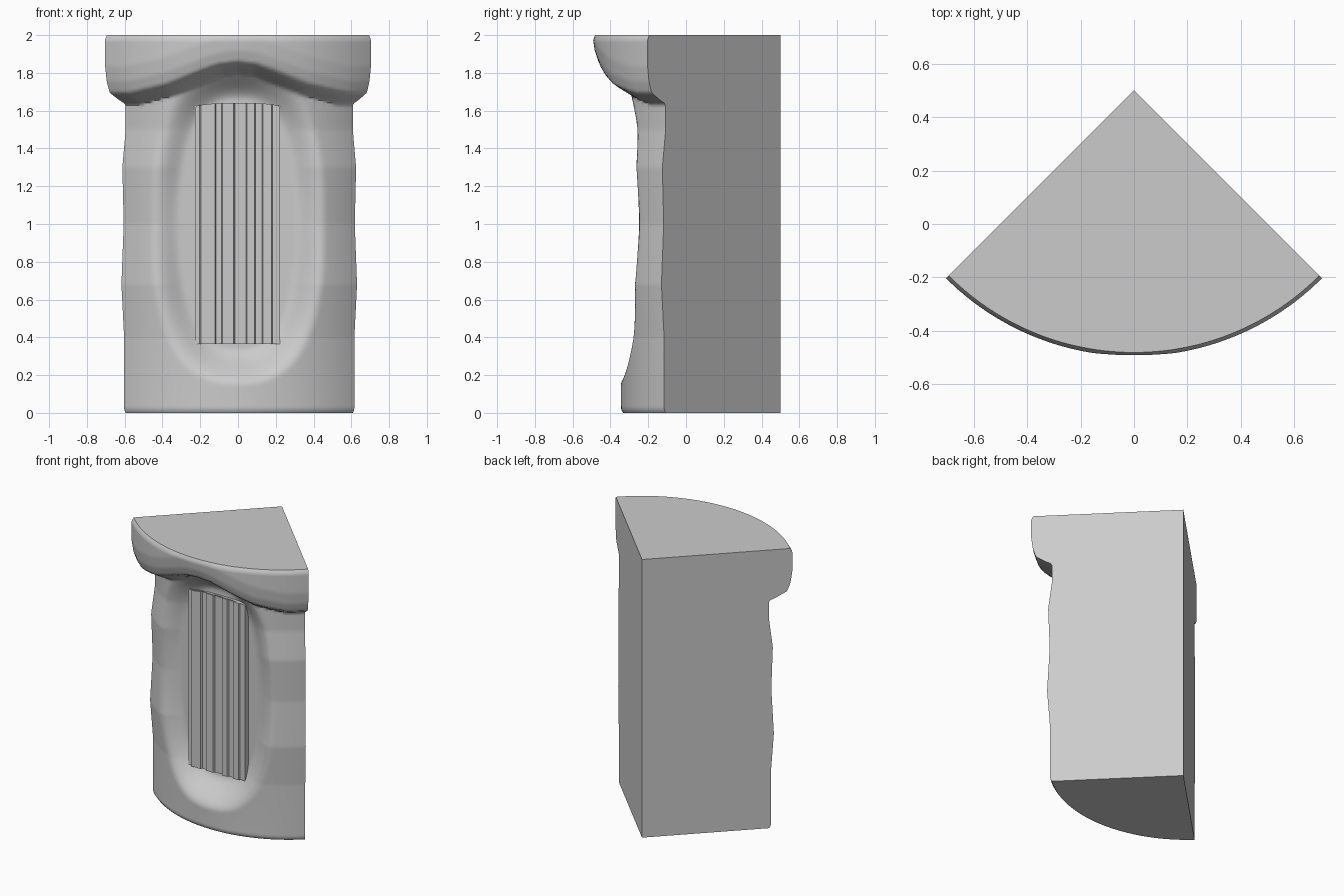
import bpy, bmesh
from math import sin, cos, tan, radians, sqrt, exp

if "Cube" in bpy.data.objects:
    bpy.data.objects.remove(bpy.data.objects["Cube"])

NT, NZ = 72, 150


def smooth(a, b, v):
    t = max(0.0, min(1.0, (v - a) / (b - a)))
    return t * t * (3 - 2 * t)


def lerp_table(table, v):
    for (a, fa), (b, fb) in zip(table, table[1:]):
        if v <= b:
            return fa + (fb - fa) * max(0, (v - a) / (b - a))
    return table[-1][1]


# Side column radius against height, and cap profile above its lower edge
COLUMN = [(0, .862), (.4, .862), (.68, .882), (1, .865), (1.3, .875), (1.5, .85), (2, .85)]
CAP = [(0, 0), (.02, .3), (.06, .78), (.12, .92), (.2, 1), (.5, 1)]
CAP_EDGE = [(0, 1.80), (.1, 1.79), (.2, 1.755), (.4, 1.68), (.6, 1.635), (.8, 1.635)]


def radius(a, z):
    r = lerp_table(COLUMN, z)
    r += .013 * sin(a)
    r -= .018 * cos(2 * a) * smooth(.9, .0, z)
    # oval recess with a flat floor
    x = abs(r * sin(a))
    d = ((x / .42) ** 2.6 + (abs(z - 1.0) / .78) ** 2.6) ** (1 / 2.6)
    k = 1 - smooth(.84, 1.1, d)
    floor = .70 / cos(a)
    r += (min(floor, r) - r) * k
    # overhanging cap with a wavy lower edge
    edge = lerp_table(CAP_EDGE, abs(sin(a)))
    if z > edge:
        r += (.995 - r) * lerp_table(CAP, z - edge)
    # softened top and bottom rims
    r -= .014 * smooth(1.975, 2, z) + .012 * smooth(.02, 0, z) if z > 1 else .012 * (1 - smooth(0, .02, z))
    return r


def finish(name, bm):
    bmesh.ops.recalc_face_normals(bm, faces=bm.faces)
    me = bpy.data.meshes.new(name)
    bm.to_mesh(me)
    bm.free()
    ob = bpy.data.objects.new(name, me)
    bpy.context.collection.objects.link(ob)
    bpy.ops.object.select_all(action='DESELECT')
    ob.select_set(True)
    bpy.context.view_layer.objects.active = ob
    bpy.ops.object.shade_smooth_by_angle(angle=radians(40))
    return ob


# Quarter-round pillar body: carved front, two flat back walls
bm = bmesh.new()
rows = []
for j in range(NZ + 1):
    z = 2 * j / NZ
    row = []
    for i in range(NT + 1):
        a = radians(-45 + 90 * i / NT)
        r = radius(a, z)
        row.append(bm.verts.new((r * sin(a), .5 - r * cos(a), z)))
    rows.append(row)
for lo, hi in zip(rows, rows[1:]):
    for i in range(NT):
        bm.faces.new((lo[i], lo[i + 1], hi[i + 1], hi[i]))
low, top = bm.verts.new((0, .5, 0)), bm.verts.new((0, .5, 2))
bm.faces.new(rows[0] + [low])
bm.faces.new(rows[-1] + [top])
for side in (0, NT):
    bm.faces.new([row[side] for row in rows] + [top, low])
finish("pillar_body", bm)

# Fluted panel set in the recess: ribs alternating between two depths
bm = bmesh.new()
lines = [-.23, -.2, -.12, -.085, -.02, .045, .09, .13, .18, .225]
pts = [(lines[0], -.1)]
for n, (a, b) in enumerate(zip(lines, lines[1:])):
    y = -.236 if n % 2 == 0 else -.249
    pts += [(a + .003, y), (b - .003, y)]
pts.append((lines[-1], -.1))
bottom = [bm.verts.new((x, y, .365)) for x, y in pts]
upper = [bm.verts.new((x, y, 1.64 - .018 * (abs(x) / .23) ** 4)) for x, y in pts]
n = len(pts)
for i in range(n):
    k = (i + 1) % n
    bm.faces.new((bottom[i], bottom[k], upper[k], upper[i]))
bm.faces.new(bottom)
bm.faces.new(upper)
finish("fluted_panel", bm)
